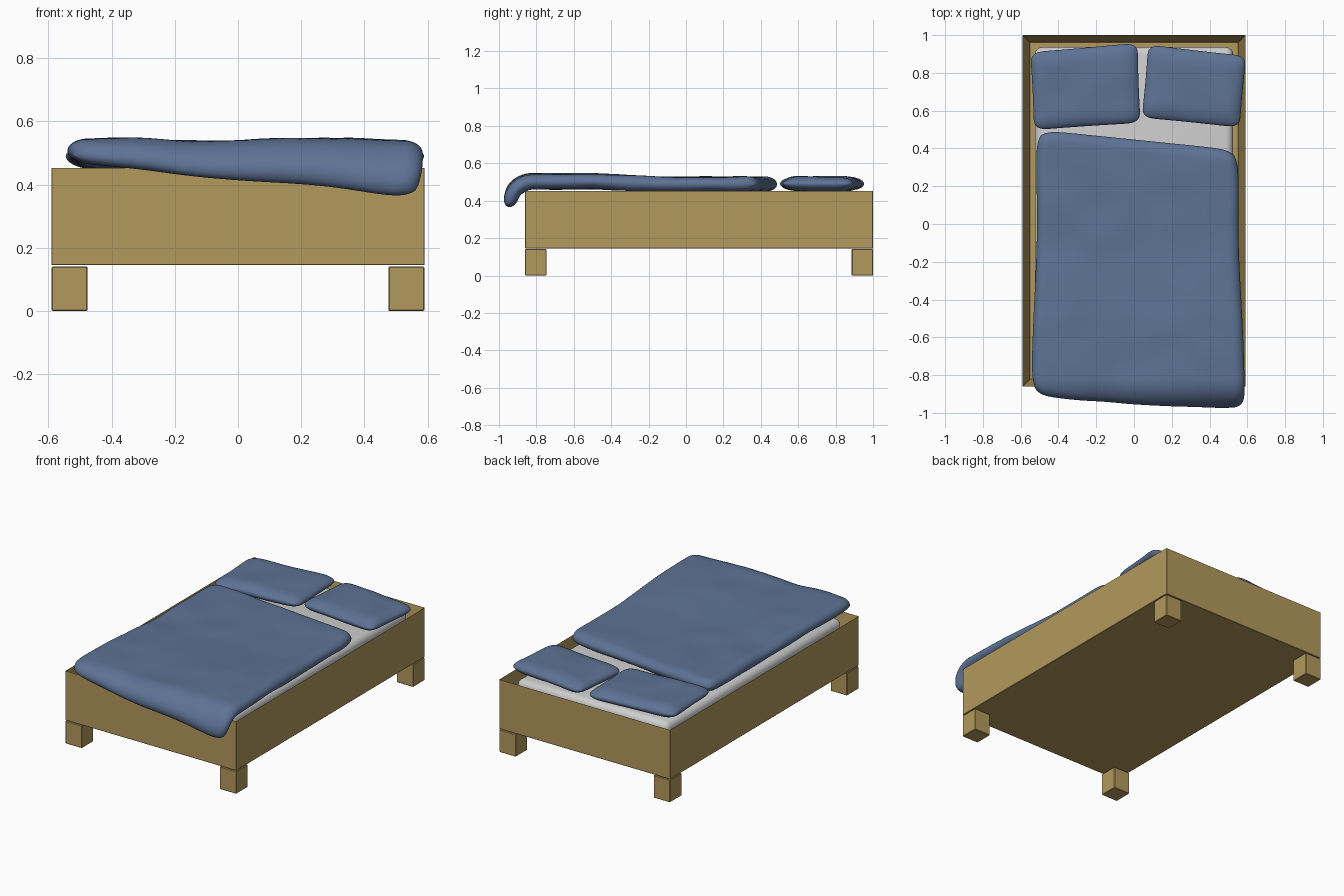
import bpy, bmesh, math
from mathutils import Vector, noise

cube = bpy.data.objects.get("Cube")
if cube:
    bpy.data.objects.remove(cube, do_unlink=True)


def material(name, rgb):
    m = bpy.data.materials.new(name)
    m.use_nodes = True
    m.diffuse_color = (*rgb, 1)
    m.node_tree.nodes["Principled BSDF"].inputs["Base Color"].default_value = (*rgb, 1)
    return m


wood = material("oak wood", (0.45, 0.32, 0.11))
blue = material("blue fabric", (0.11, 0.17, 0.30))
white = material("white sheet", (0.62, 0.62, 0.62))


def finish(name, bm, mat, smooth=False):
    bmesh.ops.recalc_face_normals(bm, faces=bm.faces)
    mesh = bpy.data.meshes.new(name)
    bm.to_mesh(mesh)
    bm.free()
    mesh.materials.append(mat)
    if smooth:
        mesh.shade_smooth()
    ob = bpy.data.objects.new(name, mesh)
    bpy.context.collection.objects.link(ob)
    return ob


def box(lo, hi):
    bm = bmesh.new()
    bmesh.ops.create_cube(bm, size=1)
    lo, hi = Vector(lo), Vector(hi)
    for v in bm.verts:
        v.co = (lo + hi) / 2 + v.co * (hi - lo)
    return bm


def bevel(ob, width, segments):
    mod = ob.modifiers.new("bevel", "BEVEL")
    mod.width, mod.segments = width, segments


# Frame: a box hollowed from the top
bm = box((-0.59, -0.86, 0.145), (0.59, 1.0, 0.455))
top = max(bm.faces, key=lambda f: f.calc_center_median().z)
bmesh.ops.inset_region(bm, faces=[top], thickness=0.053)
bmesh.ops.translate(bm, verts=top.verts, vec=(0, 0, -0.28))
bevel(finish("bed_frame", bm, wood), 0.002, 1)

# Legs
for side, x in (("left", 0.533), ("right", -0.533)):
    for end, y in (("front", -0.803), ("back", 0.943)):
        leg = box((x - 0.057, y - 0.057, 0), (x + 0.057, y + 0.057, 0.141))
        bevel(finish(f"{end}_{side}_leg", leg, wood), 0.003, 1)

# Mattress
mattress = finish("mattress", box((-0.525, -0.8, 0.18), (0.525, 0.937, 0.447)), white, True)
bevel(mattress, 0.04, 4)


def cushion(name, corners, thick, edge, pull, pinch, place, n=48):
    """Closed soft slab. corners: front right, front left, back left, back right.
    place(x, y, h) sets a point at height h above the centre surface."""
    a, b, c, d = (Vector(p) for p in corners)
    half = ((b - a).length / 2, (d - a).length / 2)
    bm = bmesh.new()
    for sign in (1, -1):
        grid = []
        for i in range(n + 1):
            row = []
            for j in range(n + 1):
                s = math.sin(math.pi * (i / n - 0.5))
                t = math.sin(math.pi * (j / n - 0.5))
                h = thick / 2
                for k, w in ((s, half[0]), (t, half[1])):
                    e = min((1 - abs(k)) * w / edge, 1)
                    h *= math.sqrt(max(0, 1 - (1 - e) ** 2))
                # round the corners and draw the side middles inward
                s2 = s * (1 - pull * abs(t) ** 14 - pinch * (1 - t * t))
                t2 = t * (1 - pull * half[0] / half[1] * abs(s) ** 14 - pinch * (1 - s * s))
                u, v = (s2 + 1) / 2, (t2 + 1) / 2
                p = a.lerp(b, u).lerp(d.lerp(c, u), v)
                wave = noise.noise(Vector((p.x * 5, p.y * 5, sign))) * 0.2
                row.append(bm.verts.new(place(p.x, p.y, sign * h * (1 + wave))))
            grid.append(row)
        for i in range(n):
            for j in range(n):
                bm.faces.new((grid[i][j], grid[i + 1][j], grid[i + 1][j + 1], grid[i][j + 1]))
    bmesh.ops.remove_doubles(bm, verts=bm.verts, dist=0.0002)
    return finish(name, bm, blue, True)


def lie_flat(x, y, h):
    return Vector((x, y, 0.49 + h))


def drape(x, y, h):
    """Lies flat, then bends down over the foot of the bed."""
    radius, start = 0.12, -0.82
    past = max(0, start - y)
    a = min(past / radius, 1.2)
    rest = max(0, past - a * radius)
    lift = 0.016 * max(0, min(1, (-0.15 - y) / 0.35))
    lift += 0.006 * math.sin(x * 9 - 0.8) * min(1, max(0, -y))
    side = 0.035 * math.exp(-((y + 0.05) / 0.45) ** 2)
    return Vector((
        x * (1 - side),
        max(y, start) - radius * math.sin(a) - rest * math.cos(a) - h * math.sin(a),
        0.488 + lift - radius * (1 - math.cos(a)) - rest * math.sin(a) + h * math.cos(a)))


# Bedding
cushion("duvet", ((-0.545, -0.91), (0.59, -1.04), (0.565, 0.39), (-0.525, 0.5)),
        0.078, 0.06, 0.05, 0.0, drape, 72)
cushion("right_pillow", ((-0.53, 0.497), (0.035, 0.535), (0.02, 0.96), (-0.55, 0.91)),
        0.076, 0.09, 0.06, 0.012, lie_flat, 40)
cushion("left_pillow", ((0.04, 0.563), (0.56, 0.51), (0.595, 0.89), (0.075, 0.95)),
        0.076, 0.09, 0.06, 0.012, lie_flat, 40)
